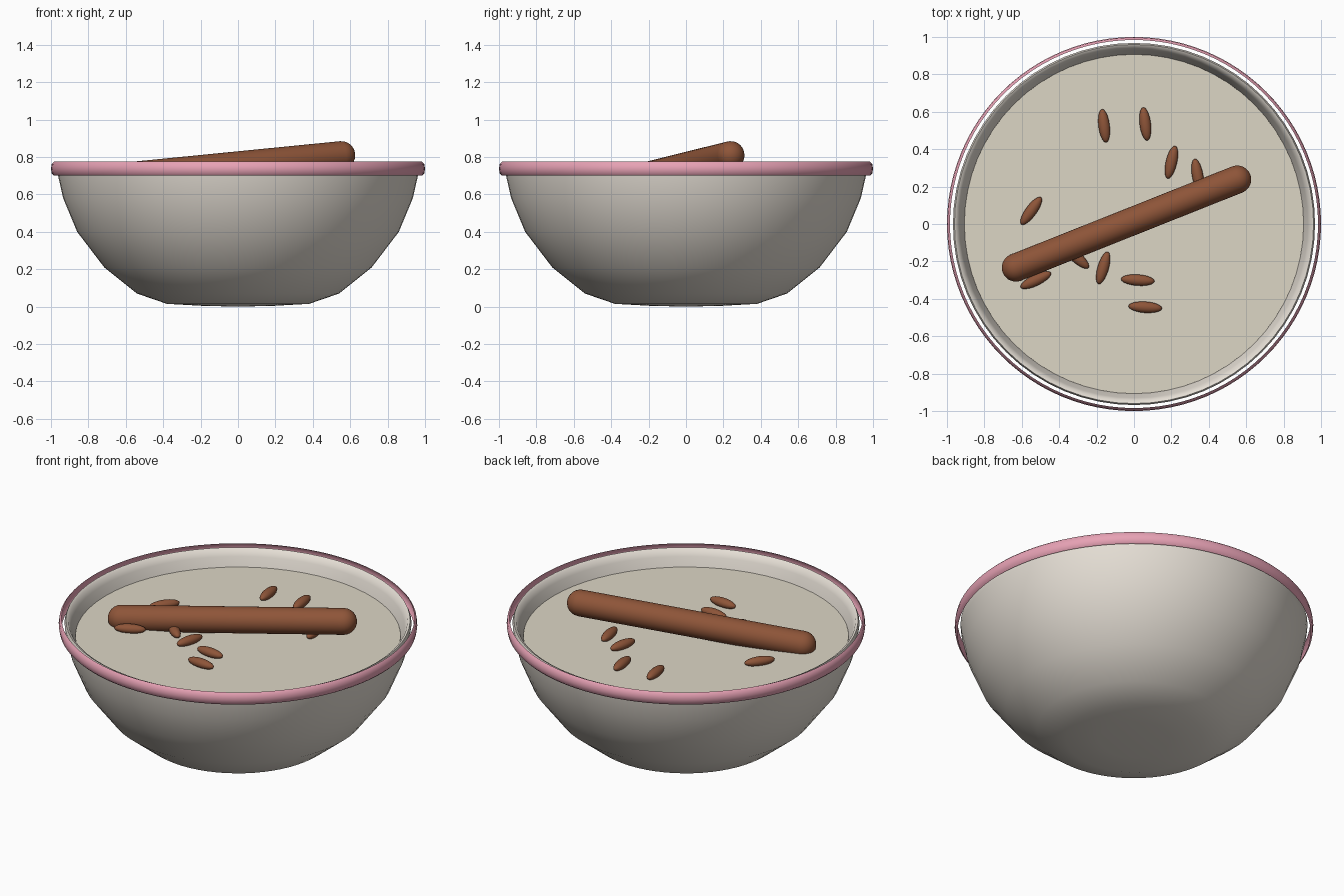
import bpy, bmesh, math
from mathutils import Vector, Matrix

if "Cube" in bpy.data.objects:
    bpy.data.objects.remove(bpy.data.objects["Cube"])


def material(name, rgb):
    m = bpy.data.materials.new(name)
    m.diffuse_color = (*rgb, 1)
    m.use_nodes = True
    m.node_tree.nodes["Principled BSDF"].inputs["Base Color"].default_value = m.diffuse_color
    return m


CREAM = material("cream_glaze", (0.78, 0.73, 0.66))
PINK = material("pink_glaze", (0.80, 0.36, 0.46))
MILK = material("pudding_cream", (0.72, 0.67, 0.56))
BROWN = material("cinnamon_brown", (0.27, 0.09, 0.04))


def finish(name, bm, mat, angle=60):
    bmesh.ops.recalc_face_normals(bm, faces=bm.faces)
    me = bpy.data.meshes.new(name)
    bm.to_mesh(me)
    bm.free()
    me.materials.append(mat)
    ob = bpy.data.objects.new(name, me)
    bpy.context.collection.objects.link(ob)
    bpy.ops.object.select_all(action='DESELECT')
    ob.select_set(True)
    bpy.context.view_layer.objects.active = ob
    bpy.ops.object.shade_smooth_by_angle(angle=math.radians(angle))
    return ob


def lathe(name, profile, mat, n=64, axis_matrix=Matrix()):
    """Revolve (radius, height) points round z."""
    bm = bmesh.new()
    vs = [bm.verts.new((r, 0, z)) for r, z in profile]
    es = [bm.edges.new(p) for p in zip(vs, vs[1:])]
    bmesh.ops.spin(bm, geom=vs + es, cent=(0, 0, 0), axis=(0, 0, 1),
                   angle=2 * math.tau / 2, steps=n, use_duplicate=False)
    bmesh.ops.remove_doubles(bm, verts=bm.verts, dist=1e-4)
    bm.transform(axis_matrix)
    return finish(name, bm, mat)


# Bowl: outer wall up to a rounded lip, then inner wall
lathe("bowl", [(0, 0), (0.2, 0.005), (0.38, 0.015), (0.54, 0.07), (0.715, 0.21),
               (0.86, 0.40), (0.935, 0.58), (0.962, 0.70), (0.968, 0.745),
               (0.960, 0.762), (0.945, 0.755), (0.930, 0.72), (0.908, 0.66),
               (0.88, 0.56), (0.81, 0.40), (0.68, 0.24), (0.51, 0.11),
               (0.36, 0.06), (0, 0.05)], CREAM)

# Thin pink band standing slightly off the bowl
lathe("rim_band", [(0.984, 0.70), (0.996, 0.712), (1.0, 0.737),
                   (0.996, 0.763), (0.984, 0.775)], PINK, 96)

# Pudding surface
lathe("pudding", [(0, 0.665), (0.907, 0.665)], MILK)

# Cinnamon stick: capsule lying tilted across the bowl
a, b, R = Vector((-0.632, -0.233, 0.693)), Vector((0.552, 0.238, 0.81)), 0.075
L = (b - a).length
arc = [math.radians(15 * i) for i in range(7)]
capsule = [(R * math.sin(t), -R * math.cos(t)) for t in arc]
capsule += [(R * math.cos(t), L + R * math.sin(t)) for t in arc]
pose = Matrix.Translation(a) @ (b - a).to_track_quat('Z', 'Y').to_matrix().to_4x4()
lathe("cinnamon_stick", capsule, BROWN, 32, pose)

# Raisins: x, y, heading in degrees
raisins = [(-0.16, 0.525, 97), (0.06, 0.535, 97), (0.20, 0.33, 77), (0.34, 0.26, 100),
           (-0.55, 0.07, 54), (-0.525, -0.30, 26), (-0.31, -0.175, -42),
           (-0.165, -0.235, 74), (0.02, -0.30, -4), (0.06, -0.445, -4)]
for i, (x, y, h) in enumerate(raisins):
    bm = bmesh.new()
    bmesh.ops.create_uvsphere(bm, u_segments=20, v_segments=12, radius=1)
    bm.transform(Matrix.Translation((x, y, 0.683))
                 @ Matrix.Rotation(math.radians(h), 4, 'Z')
                 @ Matrix.Diagonal((0.09, 0.03, 0.027, 1)))
    finish(f"raisin_{i + 1}", bm, BROWN)
